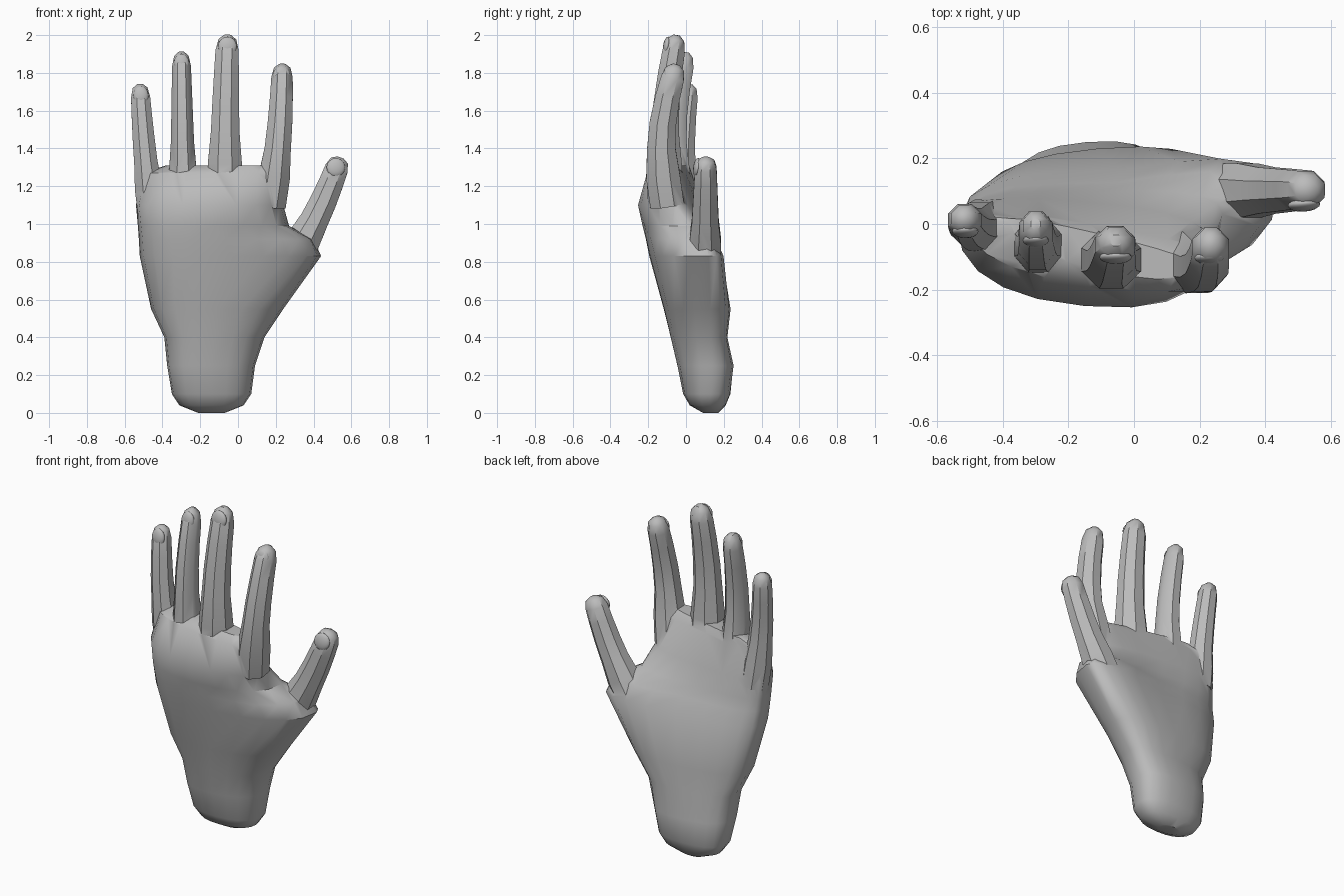
import bpy, bmesh, math
from mathutils import Vector

if "Cube" in bpy.data.objects:
    bpy.data.objects.remove(bpy.data.objects["Cube"])

skin = bpy.data.materials.new("light_grey")
skin.diffuse_color = (0.5, 0.5, 0.5, 1)
skin.use_nodes = True
skin.node_tree.nodes["Principled BSDF"].inputs["Base Color"].default_value = skin.diffuse_color


def loft(name, rings):
    """Closed skin over a list of equal point rings."""
    bm = bmesh.new()
    loops = [[bm.verts.new(p) for p in ring] for ring in rings]
    n = len(loops[0])
    for a, b in zip(loops, loops[1:]):
        for i in range(n):
            j = (i + 1) % n
            bm.faces.new((a[i], a[j], b[j], b[i]))
    bm.faces.new(loops[0][::-1])
    bm.faces.new(loops[-1])
    bmesh.ops.recalc_face_normals(bm, faces=bm.faces)
    mesh = bpy.data.meshes.new(name)
    bm.to_mesh(mesh)
    bm.free()
    mesh.materials.append(skin)
    obj = bpy.data.objects.new(name, mesh)
    bpy.context.collection.objects.link(obj)
    return obj


def palm_ring(z, x0, x1, yr, front, back, n=20):
    """Flattened section, its little-finger edge leaning forward with height."""
    yl = 0.13 - 0.11 * min(z, 1.1)
    hollow = 0.03 * max(0, 1 - abs(z - 0.87) / 0.25)
    pts = []
    for k in range(n):
        a = 2 * math.pi * k / n
        c, s = math.cos(a), math.sin(a)
        c = math.copysign(abs(c) ** 0.85, c)
        t = (c + 1) / 2
        bulge = (back if s > 0 else front) - (yl + yr) / 2
        y = yl + (yr - yl) * t + bulge * abs(s) ** 0.8
        if s > 0:
            y -= hollow * max(0, 1 - abs(c) * 1.6)
        pts.append((x0 + (x1 - x0) * t, y, z))
    return pts


def taper(t):
    """Digit thickness along its length: slim shaft, rounded tip."""
    if t < 0.2:
        return 1
    if t < 0.88:
        return 1 - 0.16 * min(1, (t - 0.2) / 0.2) - 0.15 * max(0, t - 0.4) / 0.48
    return 0.2 + 0.49 * math.sqrt(max(0, 1 - ((t - 0.88) / 0.12) ** 2))


def digit(name, root, tip, w, d, bow_x, bow_y, n=8):
    """Eight-sided tapering tube, bowed at the middle knuckle."""
    def centre(t):
        bow = math.sin(math.pi * t)
        return root.lerp(tip, t) + Vector((bow_x, bow_y, 0)) * bow
    rings = []
    for t in (0, 0.2, 0.4, 0.58, 0.76, 0.9, 0.97, 1):
        axis = (centre(t + 0.05) - centre(t - 0.05)).normalized()
        u = Vector((1, 0, 0))
        u = (u - axis * u.dot(axis)).normalized()
        v = axis.cross(u)
        k = taper(t) / math.cos(math.pi / n)
        angles = [2 * math.pi * (j + 0.5) / n for j in range(n)]
        rings.append([centre(t) + u * w * k * math.cos(a) + v * d * k * math.sin(a) for a in angles])
    return loft(name, rings)


def smooth(obj, angle):
    bpy.ops.object.select_all(action='DESELECT')
    obj.select_set(True)
    bpy.context.view_layer.objects.active = obj
    bpy.ops.object.shade_smooth_by_angle(angle=math.radians(angle))


# palm, heel and wrist: height, left, right, right edge depth, front, back
hand = loft("hand", [palm_ring(*s) for s in [
    (0.00, -.21, -.07, .13, .09, .17),
    (0.04, -.31, .03, .13, .02, .21),
    (0.10, -.35, .07, .13, -.015, .235),
    (0.25, -.375, .09, .14, -.045, .25),
    (0.40, -.39, .14, .13, -.08, .215),
    (0.55, -.46, .24, .13, -.115, .23),
    (0.83, -.52, .44, .12, -.19, .19),
    (0.92, -.525, .40, .10, -.21, .15),
    (0.99, -.53, .27, .03, -.23, .11),
    (1.10, -.54, .24, -.06, -.25, .07),
    (1.27, -.51, .24, -.11, -.19, .0),
    (1.31, -.38, .17, -.12, -.14, -.03)]])

# digits: root, tip, half width, half depth, sideways bow, depth bow
digits = []
for name, root, tip, w, d, bx, by in [
        ("index", (.17, -.10, 1.10), (.235, -.05, 1.845), .083, .09, .015, -.053),
        ("middle", (-.07, -.10, 1.15), (-.055, -.05, 2.0), .09, .087, -.004, -.033),
        ("ring", (-.29, -.05, 1.12), (-.30, 0, 1.91), .073, .084, 0, -.04),
        ("little", (-.455, 0, 1.05), (-.52, .02, 1.74), .074, .074, -.007, -.022),
        ("thumb", (.28, .10, .80), (.543, .105, 1.352), .09, .084, .02, 0)]:
    root, tip = Vector(root), Vector(tip)
    digits.append(digit(name, root, tip, w, d, bx, by))
    # fingernail: shallow dome sunk into the front of the tip
    axis = (tip - root).normalized()
    at = tip - axis * 0.058 + Vector((0, -0.55 * d, 0))
    bpy.ops.mesh.primitive_uv_sphere_add(segments=16, ring_count=8, location=at)
    nail = bpy.context.object
    nail.name = name + "_nail"
    nail.scale = (0.55 * w, 0.02, 0.05)
    nail.rotation_euler = (math.radians(-8), math.atan2(axis.x, axis.z), 0)
    nail.data.materials.append(skin)
    smooth(nail, 60)

# weld the digits onto the palm
bpy.context.view_layer.objects.active = hand
for d in digits:
    mod = hand.modifiers.new(d.name, 'BOOLEAN')
    mod.operation, mod.solver, mod.object = 'UNION', 'EXACT', d
    bpy.ops.object.modifier_apply(modifier=mod.name)
    bpy.data.objects.remove(d)
smooth(hand, 42)
